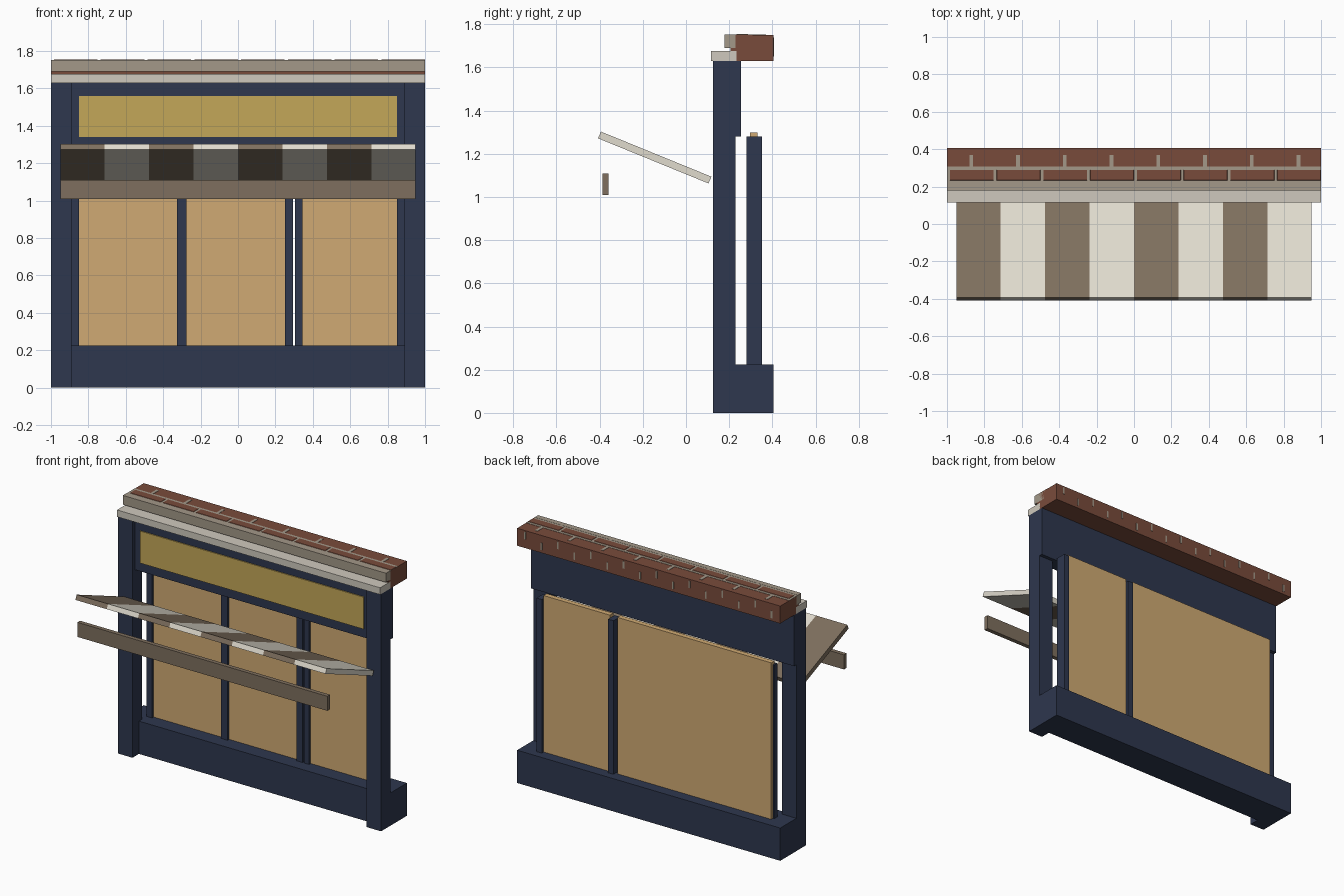
import bpy, bmesh

if "Cube" in bpy.data.objects:
    bpy.data.objects.remove(bpy.data.objects["Cube"])

def mat(name, r, g, b):
    lin = lambda c: (c / 255 / 12.92) if c < 11 else ((c / 255 + 0.055) / 1.055) ** 2.4
    m = bpy.data.materials.new(name)
    m.diffuse_color = (lin(r), lin(g), lin(b), 1)
    m.use_nodes = True
    m.node_tree.nodes["Principled BSDF"].inputs["Base Color"].default_value = m.diffuse_color
    return m

NAVY = mat("navy_paint", 46, 55, 78)
TAN = mat("tan_panel", 208, 170, 115)
GOLD = mat("gold_sign", 196, 167, 88)
CREAM = mat("cream_cloth", 224, 219, 206)
BROWN = mat("brown_cloth", 126, 111, 94)
BRICK = mat("red_brick", 121, 75, 59)
MORTAR = mat("mortar", 163, 152, 136)
STONE = mat("pale_stone", 207, 201, 189)

def finish(name, bm, mats):
    bmesh.ops.recalc_face_normals(bm, faces=bm.faces)
    me = bpy.data.meshes.new(name)
    bm.to_mesh(me)
    bm.free()
    for m in mats:
        me.materials.append(m)
    ob = bpy.data.objects.new(name, me)
    bpy.context.collection.objects.link(ob)
    return ob

def add_box(bm, x0, x1, y0, y1, z0, z1):
    vs = bmesh.ops.create_cube(bm, size=1)["verts"]
    for v in vs:
        v.co = (x1 if v.co.x > 0 else x0, y1 if v.co.y > 0 else y0, z1 if v.co.z > 0 else z0)

def boxes(name, m, *dims):
    bm = bmesh.new()
    for d in dims:
        add_box(bm, *d)
    return finish(name, bm, [m])

# Painted timber surround
for side, s in (("left", -1), ("right", 1)):
    a, b = sorted((s * 1.0, s * 0.89))
    boxes(side + "_pilaster", NAVY, (a, b, 0.125, 0.23, 0, 1.63))
boxes("stall_riser", NAVY, (-1, 1, 0.195, 0.405, 0, 0.225))
boxes("fascia", NAVY, (-1, 1, 0.155, 0.255, 1.28, 1.63))
boxes("sign_panel", GOLD, (-0.85, 0.85, 0.148, 0.156, 1.34, 1.56))

# Large window: three posts with one panel fixed behind them
boxes("window_posts", NAVY, *[(x, x + w, 0.28, 0.315, 0.22, 1.28)
                              for x, w in ((-0.89, 0.04), (-0.325, 0.05), (0.25, 0.045))])
boxes("window_panel", TAN, (-0.88, 0.289, 0.297, 0.332, 0.22, 1.30))

# Door: two deeper posts with a panel between them
boxes("door_posts", NAVY, (0.305, 0.345, 0.28, 0.352, 0.22, 1.28),
      (0.85, 0.89, 0.28, 0.352, 0.22, 1.28))
boxes("door_panel", TAN, (0.345, 0.85, 0.297, 0.332, 0.22, 1.30))

# Stone cornice and mortar ledge above it
boxes("cornice", STONE, (-1, 1, 0.115, 0.235, 1.63, 1.677))
boxes("parapet_ledge", MORTAR, (-1, 1, 0.178, 0.215, 1.69, 1.753))
boxes("parapet_back_strip", BRICK, (-1, 1, 0.205, 0.235, 1.677, 1.69))

# Brick parapet with mortar bed, raised brick row and joints
boxes("brick_parapet", BRICK, (-1, 1, 0.23, 0.405, 1.63, 1.75))
boxes("mortar_bed", MORTAR, (-1, 1, 0.21, 0.308, 1.69, 1.752))
bm = bmesh.new()
for i in range(8):
    x = -0.985 + i * 0.25
    add_box(bm, x, x + 0.235, 0.232, 0.29, 1.70, 1.754)
row = finish("front_brick_row", bm, [BRICK])
bev = row.modifiers.new("rounded_corners", "BEVEL")
bev.width = 0.002
boxes("top_joints", MORTAR, *[(x - 0.01, x + 0.01, 0.30, 0.37, 1.745, 1.752)
                             for x in (-0.87 + 0.25 * i for i in range(8))])
boxes("rear_joints", MORTAR, *[(x - 0.006, x + 0.006, 0.40, 0.407, z, z + 0.05)
                              for i in range(16)
                              for x, z in [(-0.935 + 0.125 * i, 1.69 if i % 2 else 1.65)]])

# Striped awning: slanted profile repeated for eight bands
PROFILE = [(-0.408, 1.272), (-0.394, 1.303), (0.118, 1.094), (0.104, 1.063)]
xs = [-0.95 + 1.9 * i / 8 for i in range(9)]
bm = bmesh.new()
rings = [[bm.verts.new((x, y, z)) for y, z in PROFILE] for x in xs]
for i in range(8):
    for k in range(4):
        j = (k + 1) % 4
        f = bm.faces.new((rings[i][k], rings[i][j], rings[i + 1][j], rings[i + 1][k]))
        f.material_index = i % 2
bm.faces.new(rings[0]).material_index = 0
bm.faces.new(rings[-1]).material_index = 1
finish("awning", bm, [BROWN, CREAM])
boxes("awning_valance", BROWN, (-0.95, 0.95, -0.387, -0.358, 1.01, 1.11))
